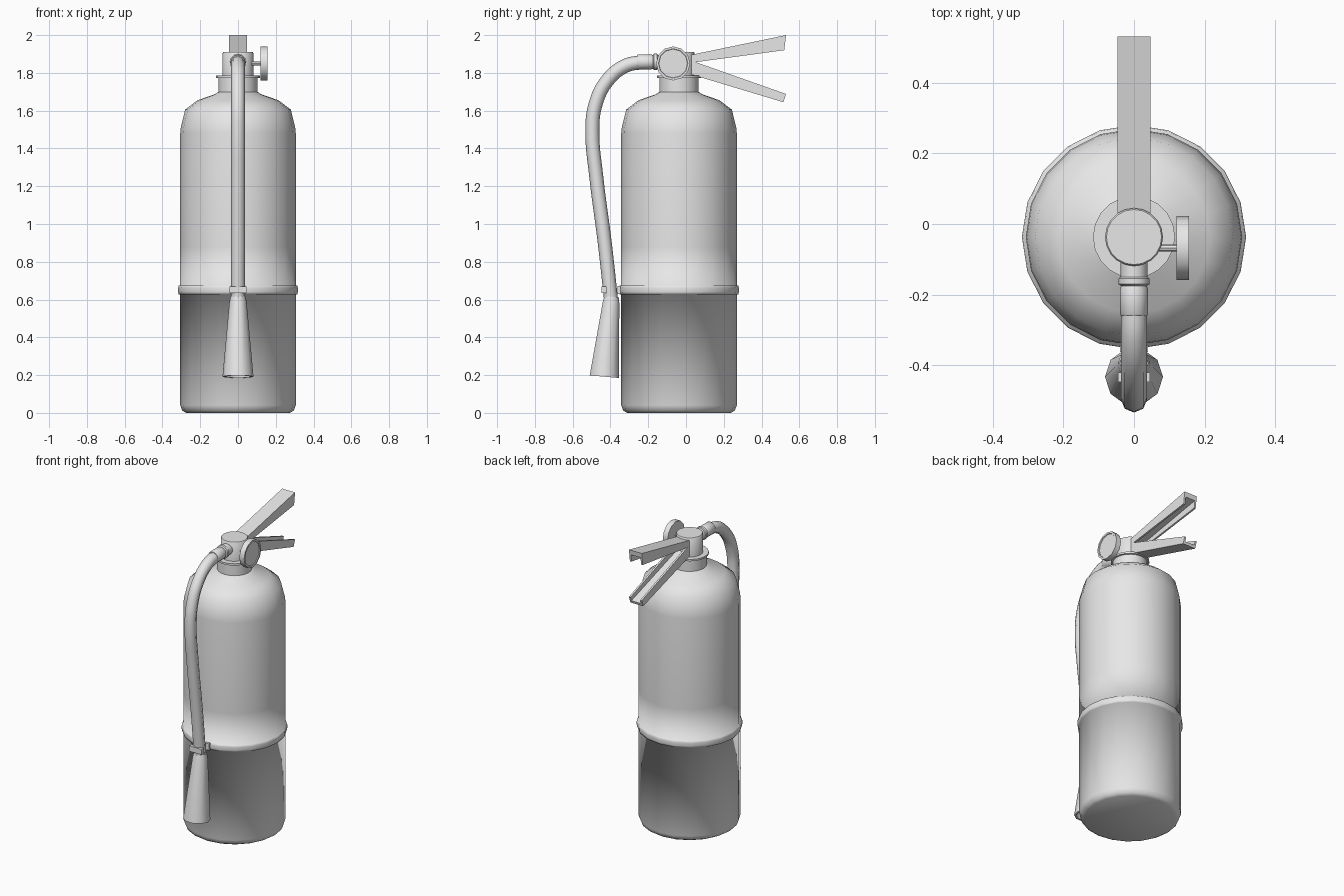
import bpy, bmesh, math
from mathutils import Vector, Matrix

cube = bpy.data.objects.get("Cube")
if cube:
    bpy.data.objects.remove(cube, do_unlink=True)

mat = bpy.data.materials.new("light_grey")
mat.use_nodes = True
GREY = (0.8, 0.8, 0.8, 1)
mat.diffuse_color = GREY
mat.node_tree.nodes["Principled BSDF"].inputs["Base Color"].default_value = GREY

CY = -0.037  # y of the tank axis


def finish(name, bm, angle=None):
    """Turn a bmesh into an object; angle None = flat, 180 = fully smooth."""
    bmesh.ops.recalc_face_normals(bm, faces=bm.faces)
    me = bpy.data.meshes.new(name)
    bm.to_mesh(me)
    bm.free()
    ob = bpy.data.objects.new(name, me)
    bpy.context.collection.objects.link(ob)
    me.materials.append(mat)
    if angle is not None:
        bpy.ops.object.select_all(action='DESELECT')
        ob.select_set(True)
        bpy.context.view_layer.objects.active = ob
        if angle >= 180:
            bpy.ops.object.shade_smooth()
        else:
            bpy.ops.object.shade_smooth_by_angle(angle=math.radians(angle))
    return ob


def loft(name, rings, angle=None):
    """Skin a list of equal-length closed rings and cap both ends."""
    bm = bmesh.new()
    vs = [[bm.verts.new(p) for p in ring] for ring in rings]
    n = len(vs[0])
    for a, b in zip(vs, vs[1:]):
        for i in range(n):
            bm.faces.new((a[i], a[(i + 1) % n], b[(i + 1) % n], b[i]))
    bm.faces.new(vs[0])
    bm.faces.new(vs[-1])
    return finish(name, bm, angle)


def turned(name, profile, start, axis, sides, angle=40):
    """Revolve (radius, distance) points around an axis from a start point."""
    rot = Vector((0, 0, 1)).rotation_difference(Vector(axis)).to_matrix()
    rings = [[Vector(start) + rot @ Vector((r * math.cos(t), r * math.sin(t), d))
              for t in (2 * math.pi * i / sides for i in range(sides))]
             for r, d in profile]
    return loft(name, rings, angle)


def box(name, size, centre):
    bm = bmesh.new()
    bmesh.ops.create_cube(bm, size=1, matrix=Matrix.Translation(centre)
                          @ Matrix.Diagonal((*size, 1)))
    return finish(name, bm)


# Tank with its raised band, one continuous smooth skin
turned("tank", [(0.275, 0), (0.295, 0.012), (0.306, 0.04), (0.306, 0.628),
                (0.314, 0.628), (0.317, 0.64), (0.317, 0.662), (0.314, 0.674),
                (0.306, 0.676), (0.306, 0.88), (0.306, 1.48), (0.303, 1.51),
                (0.28, 1.605), (0.215, 1.655), (0.12, 1.688), (0.104, 1.70)],
       (0, CY, 0), (0, 0, 1), 20, 180)

# Neck, collar and valve
turned("neck", [(0.104, 1.66), (0.104, 1.775)], (0, CY, 0), (0, 0, 1), 20)
turned("neck_collar", [(0.116, 1.773), (0.116, 1.785)], (0, CY, 0), (0, 0, 1), 20)
turned("valve_body", [(0.082, 1.78), (0.082, 1.905), (0.078, 1.91)],
       (0, CY, 0), (0, 0, 1), 20)

# Pressure gauge on the left side
turned("gauge_stem", [(0.01, 0.06), (0.01, 0.125)], (0, -0.068, 1.85), (1, 0, 0), 8)
turned("gauge", [(0.09, 0.12), (0.09, 0.155), (0.078, 0.155), (0.076, 0.15)],
       (0, -0.068, 1.85), (1, 0, 0), 12)


def lever(name, root, tip, flip):
    """Tapered U channel; root and tip are (y, back z, y, open-edge z)."""
    w, t, rings = 0.047, 0.012, []
    for y0, z0, y1, z1 in (root, tip):
        back, edge = Vector((0, y0, z0)), Vector((0, y1, z1))
        inner = back.lerp(edge, 0.4)
        ring = [(-w, back), (w, back), (w, edge), (w - t, edge),
                (w - t, inner), (t - w, inner), (t - w, edge), (-w, edge)]
        rings.append([Vector((x, p.y, p.z)) for x, p in ring])
    return loft(name, rings)


# Upper lever opens downward, carrying handle opens upward
lever("squeeze_lever", (0.0, 1.89, 0.0, 1.85), (0.53, 2.0, 0.52, 1.92), False)
lever("carry_handle", (0.0, 1.80, 0.0, 1.875), (0.515, 1.645, 0.53, 1.688), True)

# Hose fitting on the front of the valve
turned("hose_fitting", [(0.038, 0), (0.038, 0.05), (0.044, 0.054), (0.044, 0.07),
                        (0.036, 0.075), (0.04, 0.085), (0.04, 0.155), (0.036, 0.16)],
       (0, -0.10, 1.858), (0, -1, 0), 12)

# Hose swept along a spline
curve = bpy.data.curves.new("hose", 'CURVE')
curve.dimensions = '3D'
curve.bevel_depth = 0.037
curve.bevel_resolution = 2
curve.resolution_u = 5
path = [(-0.22, 1.858), (-0.32, 1.838), (-0.42, 1.755), (-0.48, 1.63),
        (-0.496, 1.50), (-0.475, 1.25), (-0.43, 0.9), (-0.395, 0.58)]
sp = curve.splines.new('BEZIER')
sp.bezier_points.add(len(path) - 1)
for p, (y, z) in zip(sp.bezier_points, path):
    p.co = (0, y, z)
    p.handle_left_type = p.handle_right_type = 'AUTO'
hose = bpy.data.objects.new("hose", curve)
bpy.context.collection.objects.link(hose)
curve.materials.append(mat)
bpy.ops.object.select_all(action='DESELECT')
hose.select_set(True)
bpy.context.view_layer.objects.active = hose
bpy.ops.object.convert(target='MESH')
bpy.ops.object.shade_smooth()

# Flared discharge horn
turned("nozzle", [(0.04, 0), (0.046, 0.03), (0.082, 0.425), (0.07, 0.425), (0.04, 0.15)],
       (0, -0.394, 0.615), (0, -0.09, -1), 10, 50)

# Clip holding the hose to the band
box("hose_clip", (0.09, 0.027, 0.036), (0, -0.4335, 0.652))
box("clip_mount", (0.08, 0.035, 0.044), (0, -0.345, 0.651))
